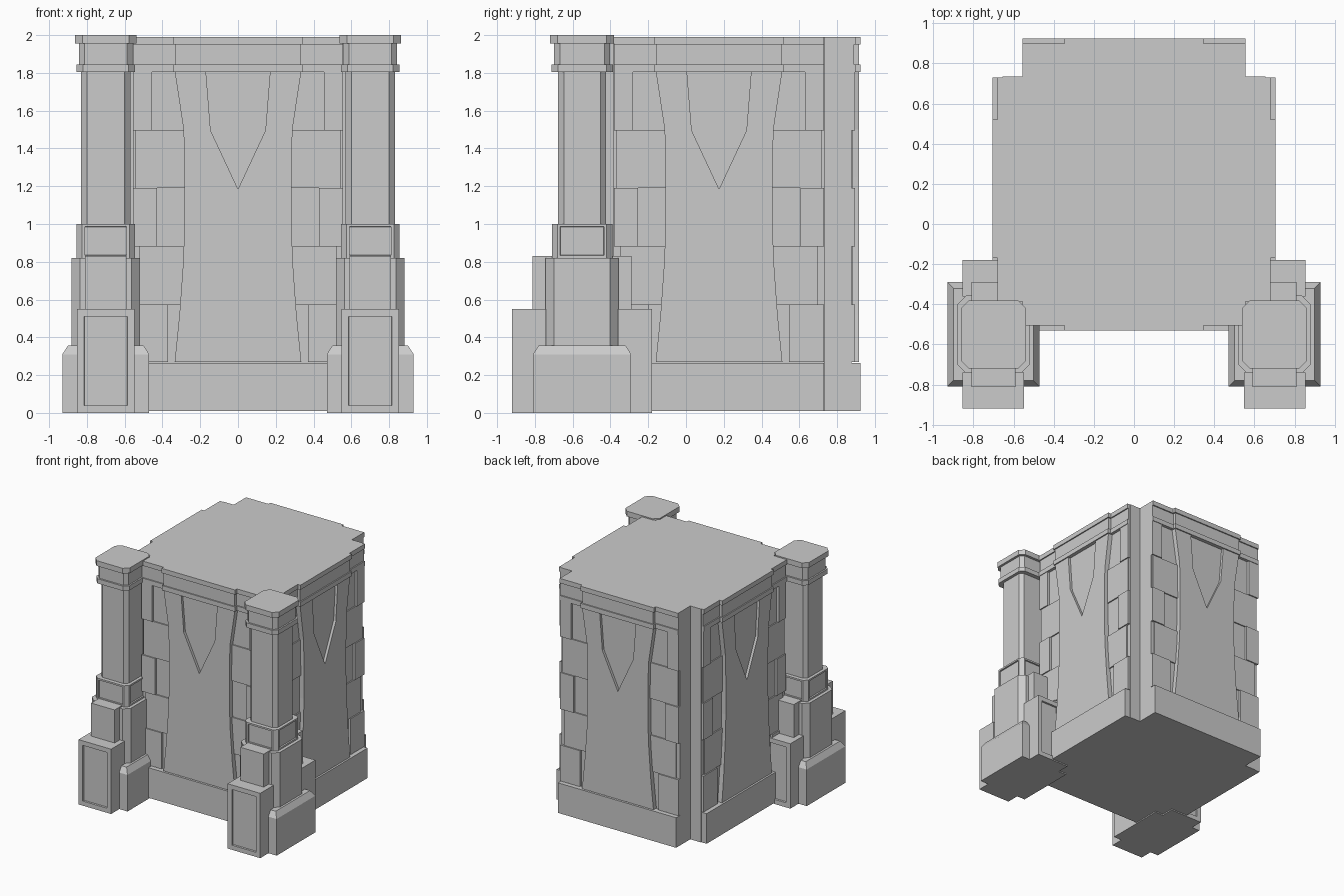
import bpy, bmesh
from math import sin, cos, pi
from mathutils import Matrix

if "Cube" in bpy.data.objects:
    bpy.data.objects.remove(bpy.data.objects["Cube"])

CY = 0.175   # centre of the tower body in y


def finish(name, bm):
    bmesh.ops.recalc_face_normals(bm, faces=bm.faces[:])
    me = bpy.data.meshes.new(name)
    bm.to_mesh(me)
    bm.free()
    ob = bpy.data.objects.new(name, me)
    bpy.context.collection.objects.link(ob)
    return ob


def prism(name, pts, a, b, M=Matrix(), inset=0, inset_depth=0, keep=lambda f: False):
    """Extrude an outline from a to b along local z, optionally sinking panels into chosen faces."""
    bm = bmesh.new()
    lo = [bm.verts.new((x, y, a)) for x, y in pts]
    hi = [bm.verts.new((x, y, b)) for x, y in pts]
    n = len(pts)
    bm.faces.new(lo[::-1])
    bm.faces.new(hi)
    for i in range(n):
        j = (i + 1) % n
        bm.faces.new((lo[i], lo[j], hi[j], hi[i]))
    bmesh.ops.recalc_face_normals(bm, faces=bm.faces[:])
    if inset:
        bm.normal_update()
        sunk = [f for f in bm.faces if keep(f)]
        bmesh.ops.inset_individual(bm, faces=sunk, thickness=inset, depth=0)
        bmesh.ops.inset_individual(bm, faces=sunk, thickness=0.002, depth=inset_depth)
    bm.transform(M)
    return finish(name, bm)


def rect(x0, x1, y0, y1):
    return [(x0, y0), (x1, y0), (x1, y1), (x0, y1)]


def octo(hx, hy, c):
    """Rectangle outline with chamfered corners."""
    return [(-hx + c, -hy), (hx - c, -hy), (hx, -hy + c), (hx, hy - c),
            (hx - c, hy), (-hx + c, hy), (-hx, hy - c), (-hx, -hy + c)]


# Body core: a square with notched corners
NX, D = 0.555, 0.705
W = D - 0.05
F, B = CY - W, CY + W + 0.045
N0, N1 = CY - 0.56, CY + 0.56
prism("body_core", [(-NX, F), (NX, F), (NX, N0), (W, N0), (W, N1), (NX, N1),
                    (NX, B), (-NX, B), (-NX, N1), (-W, N1), (-W, N0), (-NX, N0)], 0.01, 1.99)

ROWS = [0.27, 0.575, 0.88, 1.19, 1.495, 1.81]
SPANS = [(0.37, 0.555), (0.27, 0.525), (0.43, 0.555), (0.27, 0.545), (0.455, 0.555)]
SIDE = [(0.335, 0.27), (0.31, 0.52), (0.29, 0.8), (0.283, 1.0),
        (0.283, 1.25), (0.288, 1.5), (0.335, 1.81)]
PENNANT = [(0.17, 1.81), (0.145, 1.495), (0, 1.185)]


def mirrored(pts):
    return [(-x, y) for x, y in pts]


def wall(label, t, d):
    """All the dressing of one wall, in (sideways, up, outward) coordinates."""
    M = Matrix(((cos(t), 0, sin(t), 0), (sin(t), 0, -cos(t), CY), (0, 1, 0, 0), (0, 0, 0, 1)))
    core = d - 0.05
    prism(label + "_footing", rect(-NX, NX, 0.01, 0.265), core, d, M)
    # flared centre panel with a sunken pennant
    outline = SIDE + PENNANT + mirrored(PENNANT[:2])[::-1] + mirrored(SIDE)[::-1]
    prism(label + "_flared_panel", outline, core, d - 0.01, M)
    prism(label + "_pennant", PENNANT + mirrored(PENNANT[:2])[::-1], core, d - 0.032, M)
    # stone courses beside the panel
    for i, (a, b) in enumerate(SPANS):
        for s in (-1, 1):
            u0, u1 = sorted((s * a, s * b))
            out = d - (0.04 if i % 2 else 0.03)
            prism(label + "_stone", rect(u0, u1, ROWS[i], ROWS[i + 1]), core, out, M)
    # cornice: moulding, frieze and cap, with a projecting centre
    for part, z0, z1, back, half in (("moulding", 1.805, 1.845, 0, 0.342),
                                     ("frieze", 1.845, 1.95, 0.01, 0.333),
                                     ("cap", 1.95, 1.99, 0, 0.345)):
        prism(label + "_" + part, [(-NX, z0), (NX, z0), (NX, z1), (-NX, z1)],
              core, d - 0.025 - back, M)
        prism(label + "_centre_" + part, rect(-half, half, z0, z1), core, d - back, M)


wall("front", 0, D)
wall("right", pi / 2, D)
wall("back", pi, D + 0.045)
wall("left", -pi / 2, D)


def pillar(label, x):
    M = Matrix.Translation((x, -0.55, 0))
    # plinth with sloped top edge
    prism(label + "_plinth", rect(-0.23, 0.23, -0.26, 0.26), 0, 0.31, M)
    bm = bmesh.new()
    rings = [[bm.verts.new((px, py, z)) for px, py in rect(-a, a, -b, b)]
             for a, b, z in ((0.23, 0.26, 0.31), (0.2, 0.23, 0.357))]
    bm.faces.new(rings[1])
    for i in range(4):
        j = (i + 1) % 4
        bm.faces.new((rings[0][i], rings[0][j], rings[1][j], rings[1][i]))
    bm.transform(M)
    finish(label + "_plinth_slope", bm)
    # stepped buttresses with sunken panels, front and back
    for s in (-1, 1):
        y0, y1 = sorted((s * 0.19, s * 0.37))
        prism(label + "_buttress", rect(-0.153, 0.153, y0, y1), 0, 0.55, M, 0.055, -0.015,
              lambda f: f.normal.y * s > 0.9)
        y0, y1 = sorted((s * 0.1, s * 0.262))
        prism(label + "_buttress_step", rect(-0.11, 0.11, y0, y1), 0.5, 0.83, M)
    # chamfered column stack
    prism(label + "_lower_block", octo(0.182, 0.193, 0.045), 0.35, 0.82, M)
    prism(label + "_panelled_block", octo(0.155, 0.16, 0.03), 0.82, 1.0, M, 0.02, -0.012,
          lambda f: max(abs(f.normal.x), abs(f.normal.y)) > 0.9)
    prism(label + "_shaft", octo(0.13, 0.127, 0.03), 1.0, 1.81, M)
    prism(label + "_moulding", octo(0.155, 0.163, 0.035), 1.805, 1.845, M)
    prism(label + "_neck", octo(0.142, 0.148, 0.03), 1.845, 1.955, M)
    prism(label + "_cap", octo(0.162, 0.17, 0.04), 1.955, 2.0, M)


pillar("left_pillar", -0.7)
pillar("right_pillar", 0.7)
